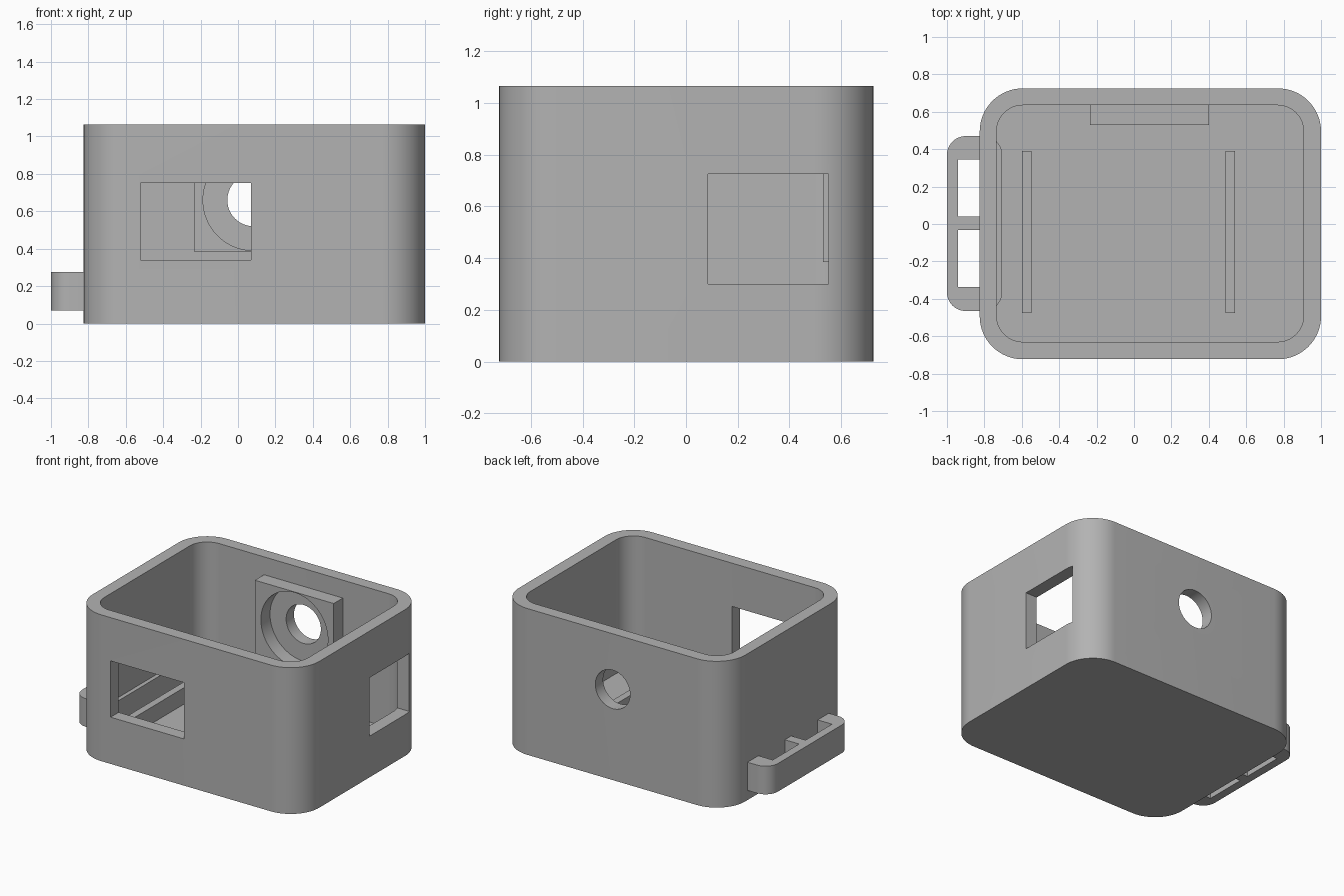
import bpy, bmesh, math
from mathutils import Matrix, Vector

cube = bpy.data.objects.get("Cube")
if cube:
    bpy.data.objects.remove(cube, do_unlink=True)

grey = bpy.data.materials.new("plain grey")
grey.use_nodes = True
grey.diffuse_color = (0.45, 0.45, 0.45, 1)
grey.node_tree.nodes["Principled BSDF"].inputs["Base Color"].default_value = grey.diffuse_color


def finish(name, bm):
    bmesh.ops.recalc_face_normals(bm, faces=bm.faces)
    mesh = bpy.data.meshes.new(name)
    bm.to_mesh(mesh)
    bm.free()
    mesh.materials.append(grey)
    obj = bpy.data.objects.new(name, mesh)
    bpy.context.collection.objects.link(obj)
    return obj


def block(name, low, high, radius=0, segments=16):
    """Box between two corners, with optionally rounded upright edges."""
    low, high = Vector(low), Vector(high)
    bm = bmesh.new()
    bmesh.ops.create_cube(bm, size=1)
    for v in bm.verts:
        v.co = (low + high) / 2 + v.co * (high - low)
    if radius:
        upright = [e for e in bm.edges
                   if abs(e.verts[0].co.z - e.verts[1].co.z) > 0.01]
        bmesh.ops.bevel(bm, geom=upright, offset=radius, segments=segments,
                        profile=0.5, affect='EDGES')
    return finish(name, bm)


def rod(name, x, z, radius, y0, y1):
    """Cylinder running from front to back."""
    bm = bmesh.new()
    place = Matrix.Translation((x, (y0 + y1) / 2, z)) @ Matrix.Rotation(math.pi / 2, 4, 'X')
    bmesh.ops.create_cone(bm, cap_ends=True, segments=64, radius1=radius,
                          radius2=radius, depth=y1 - y0, matrix=place)
    return finish(name, bm)


def cut(target, *cutters):
    """Subtract the cutters from the target and discard them."""
    for cutter in cutters:
        mod = target.modifiers.new("cut", 'BOOLEAN')
        mod.operation = 'DIFFERENCE'
        mod.solver = 'EXACT'
        mod.object = cutter
    graph = bpy.context.evaluated_depsgraph_get()
    mesh = bpy.data.meshes.new_from_object(target.evaluated_get(graph))
    target.modifiers.clear()
    target.data = mesh
    for cutter in cutters:
        bpy.data.objects.remove(cutter, do_unlink=True)


def smooth(obj):
    bpy.ops.object.select_all(action='DESELECT')
    obj.select_set(True)
    bpy.context.view_layer.objects.active = obj
    bpy.ops.object.shade_smooth_by_angle(angle=math.radians(30))


LENS_X, LENS_Z = 0.083, 0.66
FLOOR = 0.09

# Open-topped case with rounded corners, two windows and a lens hole
case = block("case", (-0.825, -0.723, 0), (1, 0.725, 1.065), 0.23)
cut(case,
    block("cavity", (-0.735, -0.63, FLOOR), (0.907, 0.635, 1.3), 0.14),
    block("front_window", (-0.52, -0.9, 0.34), (0.07, -0.5, 0.75)),
    block("side_window", (0.8, 0.085, 0.30), (1.2, 0.552, 0.725)),
    rod("lens_hole", LENS_X, LENS_Z, 0.14, 0.5, 0.9))

# Lens mount on the inside of the back wall
mount = block("lens_mount", (-0.235, 0.53, 0.385), (0.4, 0.635, 0.935))
cut(mount, rod("lens_recess", LENS_X, LENS_Z, 0.27, 0.4, 0.8))

# Strap loop that passes through the right wall
loop = block("strap_loop", (-1, -0.465, 0.07), (-0.705, 0.47, 0.275), 0.1, 10)
cut(loop, *[block("strap_slot", (-0.94, y, 0), (-0.825, y + 0.304, 0.4))
            for y in (-0.337, 0.041)])

# Two rails on the floor
for name, x in (("right_rail", -0.6), ("left_rail", 0.488)):
    block(name, (x, -0.475, FLOOR), (x + 0.052, 0.39, 0.21))

for obj in (case, mount, loop):
    smooth(obj)
